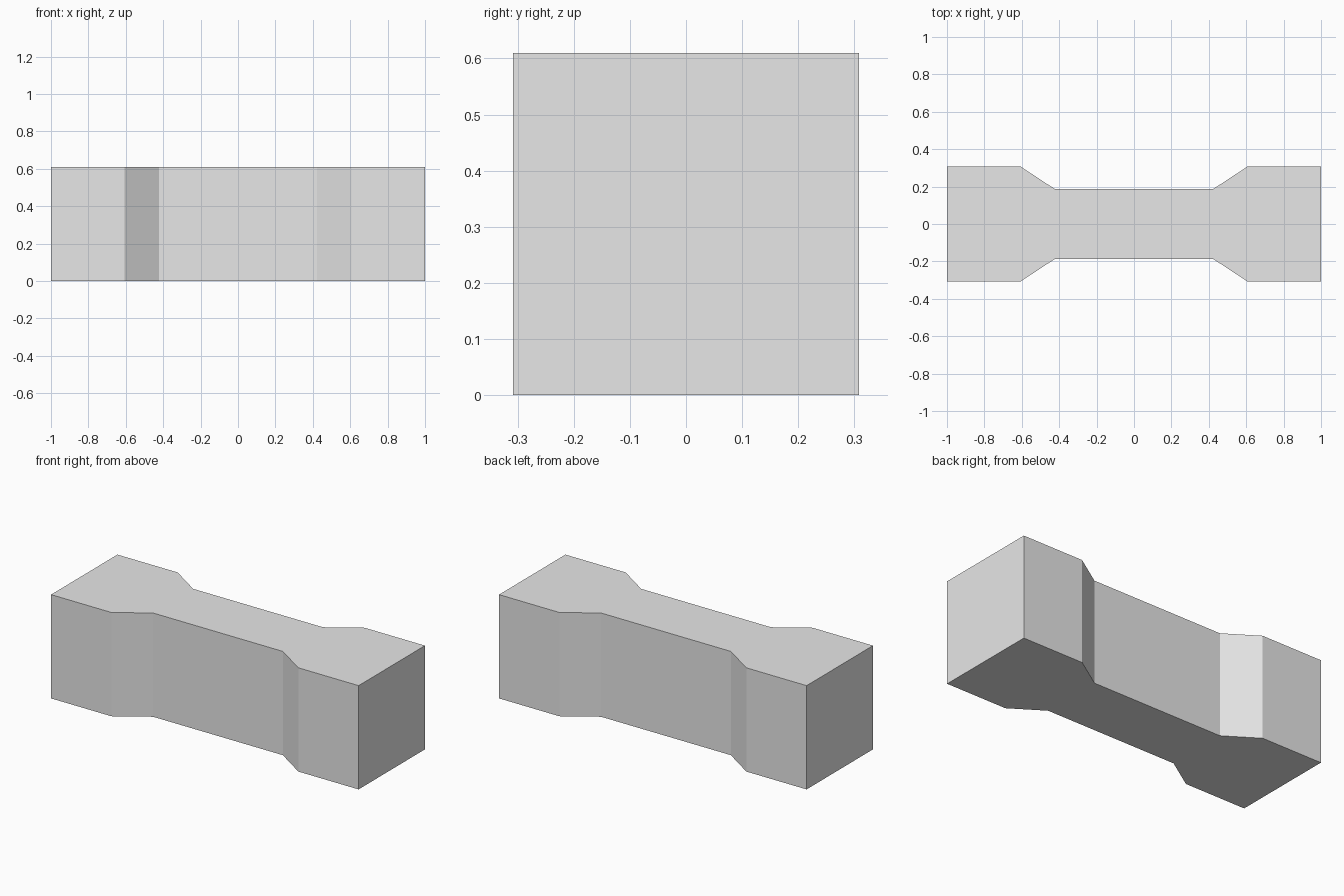
import bpy
import bmesh

cube = bpy.data.objects.get("Cube")
if cube:
    bpy.data.objects.remove(cube, do_unlink=True)

HEIGHT = 0.61

# Plain grey material
grey = bpy.data.materials.new("light_grey")
grey.use_nodes = True
colour = (0.8, 0.8, 0.8, 1.0)
grey.diffuse_color = colour
grey.node_tree.nodes["Principled BSDF"].inputs["Base Color"].default_value = colour

# Quarter outline: wide end, sloped shoulder, narrow waist
quarter = [(1.0, 0.308), (0.608, 0.308), (0.422, 0.186)]
back = quarter + [(-x, y) for x, y in reversed(quarter)]
outline = back + [(-x, -y) for x, y in back]

# Extrude the outline into a waisted block
bm = bmesh.new()
base = bm.faces.new([bm.verts.new((x, y, 0)) for x, y in outline])
result = bmesh.ops.extrude_face_region(bm, geom=[base], use_keep_orig=True)
top_verts = [g for g in result["geom"] if isinstance(g, bmesh.types.BMVert)]
bmesh.ops.translate(bm, verts=top_verts, vec=(0, 0, HEIGHT))
bmesh.ops.recalc_face_normals(bm, faces=bm.faces)

mesh = bpy.data.meshes.new("waisted_block")
bm.to_mesh(mesh)
bm.free()
mesh.materials.append(grey)
block = bpy.data.objects.new("waisted_block", mesh)
bpy.context.collection.objects.link(block)
